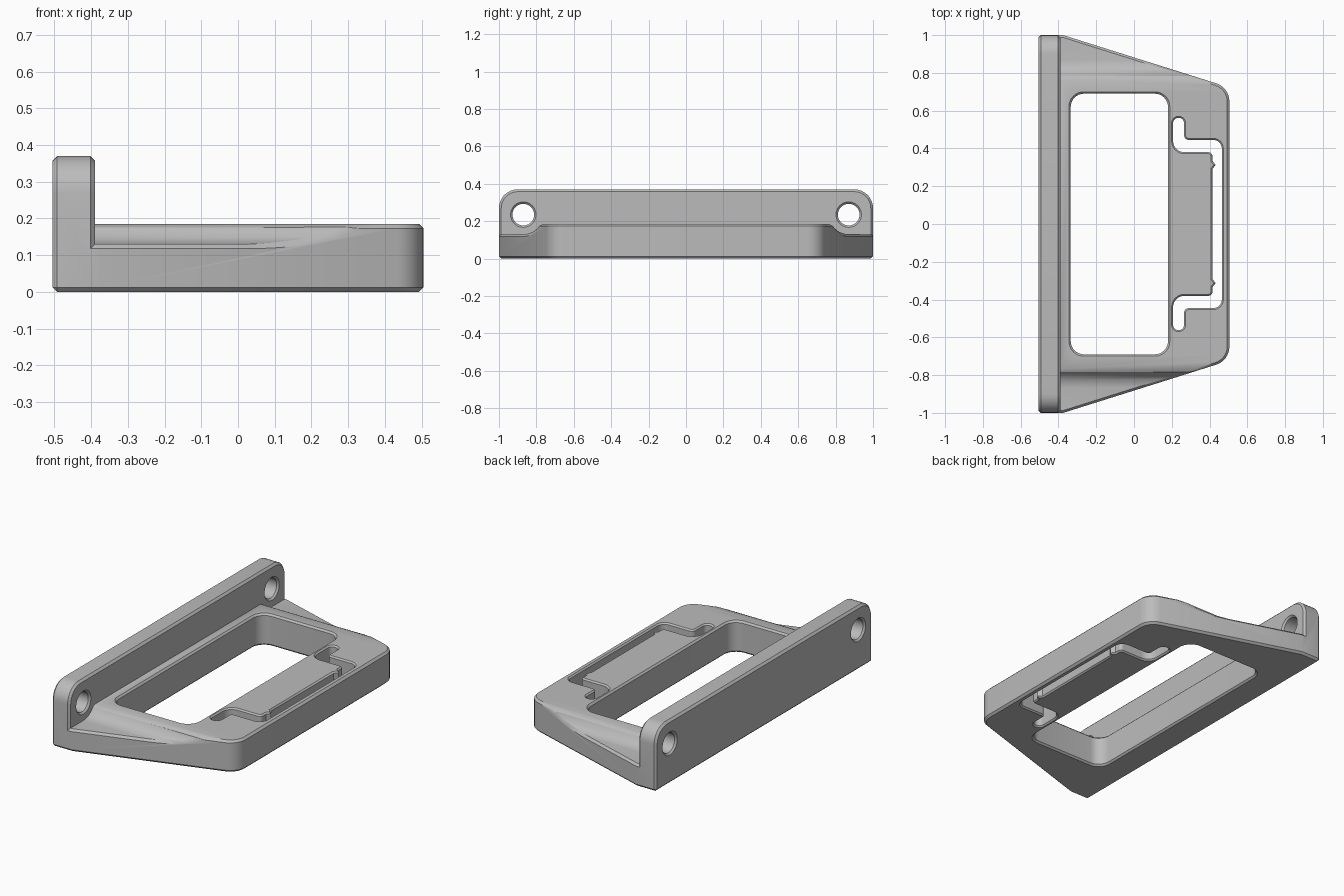
import bpy
import bmesh
from math import cos, sin, tan, radians
from mathutils import Vector, Matrix

cube = bpy.data.objects.get("Cube")
if cube:
    bpy.data.objects.remove(cube, do_unlink=True)

CHAMFER = 0.012
BASE_TOP, WALL_TOP = 0.185, 0.37
BACK, WALL_FRONT, FRONT = -0.505, -0.39, 0.505

grey = bpy.data.materials.new("satin grey")
grey.use_nodes = True
colour = (0.5, 0.5, 0.5, 1)
grey.diffuse_color = colour
grey.node_tree.nodes["Principled BSDF"].inputs["Base Color"].default_value = colour


def rounded(corners, steps=8):
    """Turn (a, b, radius) corners into an outline with filleted corners."""
    out = []
    for i, (a, b, r) in enumerate(corners):
        p = Vector((a, b))
        if r == 0:
            out.append(p)
            continue
        d_in = (p - Vector(corners[i - 1][:2])).normalized()
        d_out = (Vector(corners[(i + 1) % len(corners)][:2]) - p).normalized()
        turn = -d_in.angle_signed(d_out)
        start = p - d_in * r * tan(abs(turn) / 2)
        centre = p + (d_out - d_in).normalized() * r / cos(turn / 2)
        for k in range(steps + 1):
            out.append(centre + Matrix.Rotation(turn * k / steps, 2) @ (start - centre))
    return out


def grow(outline, amount):
    """Offset a counter-clockwise outline outwards."""
    out = []
    for i, p in enumerate(outline):
        d1 = (p - outline[i - 1]).normalized()
        d2 = (outline[(i + 1) % len(outline)] - p).normalized()
        n1, n2 = Vector((d1.y, -d1.x)), Vector((d2.y, -d2.x))
        out.append(p + (n1 + n2) * amount / (1 + n1.dot(n2)))
    return out


def prism(name, outline, low, high, axis, flare=0):
    """Extrude an outline along x or z; flare widens both ends at 45 degrees."""
    if flare:
        e = 0.004
        wide = grow(outline, flare + e)
        levels = [(low - e, wide), (low + flare, outline),
                  (high - flare, outline), (high + e, wide)]
    else:
        levels = [(low, outline), (high, outline)]
    bm = bmesh.new()
    rings = []
    for d, loop in levels:
        rings.append([bm.verts.new((d, p.x, p.y) if axis == "x" else (p.x, p.y, d))
                      for p in loop])
    for r1, r2 in zip(rings, rings[1:]):
        for i in range(len(r1)):
            bm.faces.new((r1[i - 1], r1[i], r2[i], r2[i - 1]))
    bm.faces.new(rings[0][::-1])
    bm.faces.new(rings[-1])
    bmesh.ops.recalc_face_normals(bm, faces=bm.faces)
    mesh = bpy.data.meshes.new(name)
    bm.to_mesh(mesh)
    bm.free()
    mesh.materials.append(grey)
    obj = bpy.data.objects.new(name, mesh)
    bpy.context.collection.objects.link(obj)
    return obj


def combine(target, cutter, operation="DIFFERENCE"):
    """Apply a boolean and drop the cutter."""
    mod = target.modifiers.new("cut", "BOOLEAN")
    mod.operation, mod.solver, mod.object = operation, "EXACT", cutter
    graph = bpy.context.evaluated_depsgraph_get()
    mesh = bpy.data.meshes.new_from_object(target.evaluated_get(graph))
    target.modifiers.clear()
    target.data = mesh
    bpy.data.objects.remove(cutter, do_unlink=True)


# Block with the wall's rounded top corners
block = rounded([(-1, 0, 0), (1, 0, 0), (1, WALL_TOP, 0.1), (-1, WALL_TOP, 0.1)])
bracket = prism("mounting_bracket", block, BACK, 0.6, "x")

# Clear the space over the base, with a screw-head scoop at each end
HOLE_Y, HOLE_Z, SCOOP = 0.87, 0.235, 0.105
arc = []
for k in range(8):
    t = radians(208.4 + (270 - 208.4) * k / 7)
    arc.append(Vector((HOLE_Y + SCOOP * cos(t), HOLE_Z + SCOOP * sin(t))))
half = arc + [Vector((1.1, HOLE_Z - SCOOP)), Vector((1.1, 0.5))]
space = half + [Vector((-p.x, p.y)) for p in reversed(half)]
combine(bracket, prism("space_cutter", space, WALL_FRONT, 0.7, "x"))

# Tapered plan shape with rounded front corners
slope, start = -0.315, -0.375
y_back, y_front = 1 + slope * (-0.6 - start), 1 + slope * (FRONT - start)
plan = rounded([(-0.6, -y_back, 0), (FRONT, -y_front, 0.1),
                (FRONT, y_front, 0.1), (-0.6, y_back, 0)])
combine(bracket, prism("plan_cutter", plan, -0.1, 0.6, "z"), "INTERSECT")

# Chamfer the convex outer edges
bm = bmesh.new()
bm.from_mesh(bracket.data)
bmesh.ops.remove_doubles(bm, verts=bm.verts, dist=0.0002)
bmesh.ops.dissolve_limit(bm, angle_limit=radians(0.5), verts=bm.verts, edges=bm.edges)
sharp = [e for e in bm.edges
         if e.is_manifold and e.calc_face_angle_signed(0) > radians(35)]
bmesh.ops.bevel(bm, geom=sharp, offset=CHAMFER, segments=1, profile=0.5,
                affect="EDGES", clamp_overlap=False)
bm.to_mesh(bracket.data)
bm.free()

# Large window
window = rounded([(-0.335, -0.69, 0.07), (0.18, -0.69, 0.07),
                  (0.18, 0.69, 0.07), (-0.335, 0.69, 0.07)])
combine(bracket, prism("window_cutter", window, 0, BASE_TOP, "z", 0.01))

# Slot that frees the spring tab, with two small catch bumps
upper = [(0.465, 0.445, 0.045), (0.265, 0.445, 0.025), (0.265, 0.562, 0.028),
         (0.207, 0.562, 0.028), (0.207, 0.38, 0.06), (0.415, 0.38, 0.02),
         (0.415, 0.335, 0), (0.432, 0.313, 0), (0.415, 0.29, 0)]
lower = [(x, -y, r) for x, y, r in reversed(upper)]
combine(bracket, prism("slot_cutter", rounded(upper + lower), 0, BASE_TOP, "z", 0.008))

# Screw holes through the wall
for side in (-1, 1):
    ring = [Vector((side * HOLE_Y + 0.058 * cos(radians(a)),
                    HOLE_Z + 0.058 * sin(radians(a)))) for a in range(0, 360, 10)]
    combine(bracket, prism("hole_cutter", ring, BACK, WALL_FRONT, "x", 0.01))

# Smooth shading on the rounded corners only
bpy.ops.object.select_all(action="DESELECT")
bracket.select_set(True)
bpy.context.view_layer.objects.active = bracket
bpy.ops.object.shade_smooth_by_angle(angle=radians(30))
